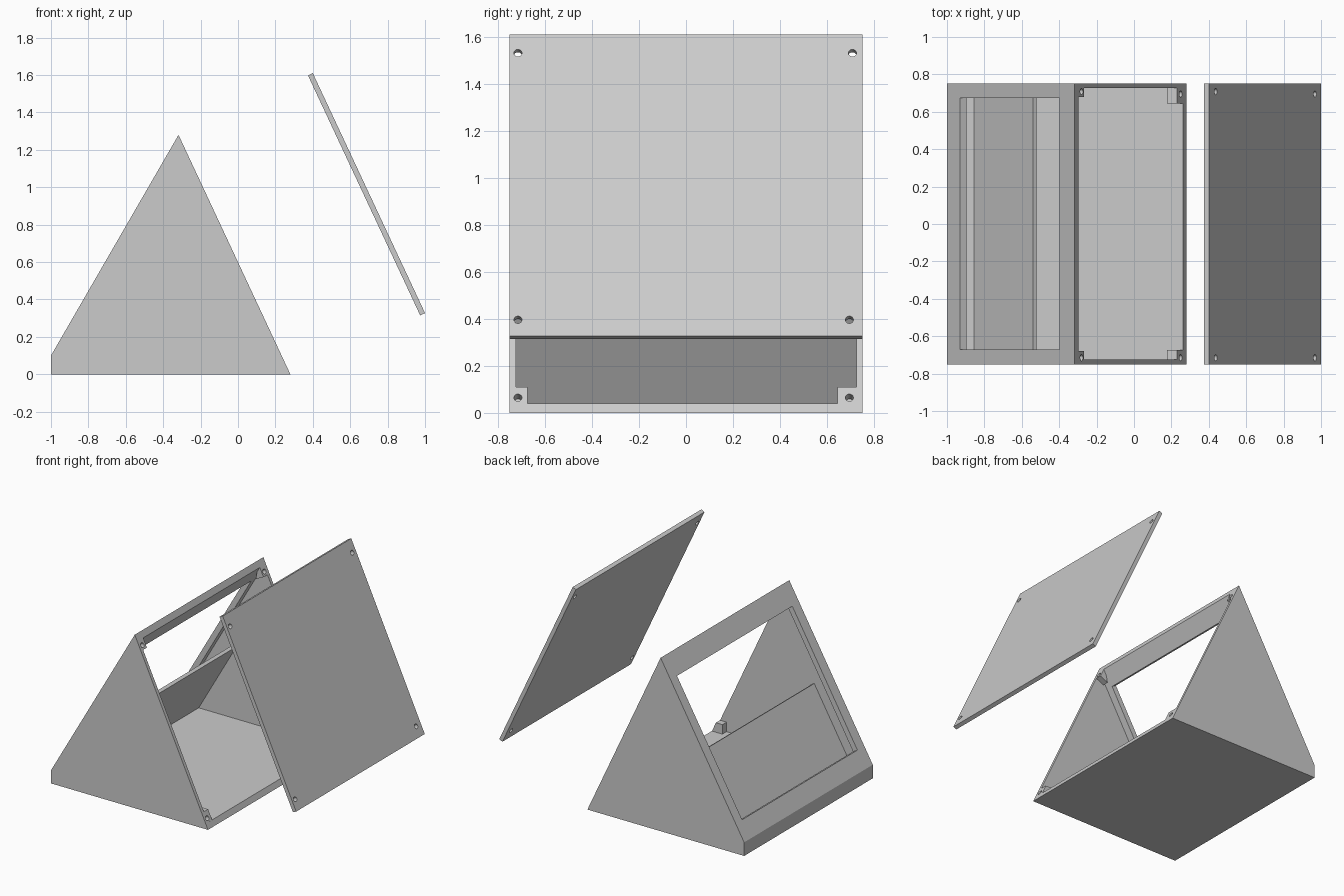
import bpy, bmesh
from mathutils import Vector

cube = bpy.data.objects.get("Cube")
if cube:
    bpy.data.objects.remove(cube, do_unlink=True)

grey = bpy.data.materials.new("plain_grey")
grey.use_nodes = True
colour = (0.6, 0.6, 0.6, 1)
grey.diffuse_color = colour
grey.node_tree.nodes["Principled BSDF"].inputs["Base Color"].default_value = colour

NORMAL = Vector((0.905, 0, 0.424)).normalized()   # outward from the open slope
LID_SHIFT = Vector((0.715, 0, 0.33))


def add_object(name, bm):
    bmesh.ops.recalc_face_normals(bm, faces=bm.faces)
    mesh = bpy.data.meshes.new(name)
    bm.to_mesh(mesh)
    bm.free()
    mesh.materials.append(grey)
    obj = bpy.data.objects.new(name, mesh)
    bpy.context.collection.objects.link(obj)
    return obj


def prism(name, profile, y0, y1):
    """Extrude an x-z profile along y."""
    bm = bmesh.new()
    face = bm.faces.new([bm.verts.new((x, y0, z)) for x, z in profile])
    ext = bmesh.ops.extrude_face_region(bm, geom=[face])
    moved = [v for v in ext["geom"] if isinstance(v, bmesh.types.BMVert)]
    bmesh.ops.translate(bm, verts=moved, vec=(0, y1 - y0, 0))
    return add_object(name, bm)


def drill(centre, depth):
    """Cylinder along the slope normal, reaching equally in and out."""
    bm = bmesh.new()
    bmesh.ops.create_cone(bm, cap_ends=True, segments=24, radius1=0.017,
                          radius2=0.017, depth=2 * depth)
    turn = NORMAL.to_track_quat('Z', 'Y').to_matrix().to_4x4()
    bmesh.ops.transform(bm, matrix=turn, verts=bm.verts)
    bmesh.ops.translate(bm, verts=bm.verts, vec=centre)
    return add_object("drill", bm)


def combine(target, tool, operation):
    """Apply a boolean and throw the tool away."""
    mod = target.modifiers.new("boolean", 'BOOLEAN')
    mod.operation, mod.object, mod.solver = operation, tool, 'EXACT'
    bpy.context.view_layer.update()
    graph = bpy.context.evaluated_depsgraph_get()
    mesh = bpy.data.meshes.new_from_object(target.evaluated_get(graph))
    target.modifiers.clear()
    target.data = mesh
    bpy.data.objects.remove(tool, do_unlink=True)


# Wedge-shaped case, hollow and open on its right slope
case = prism("case", [(-1, 0), (0.28, 0), (-0.318, 1.28), (-1, 0.1)], -0.75, 0.75)
cavity = prism("cavity", [(-0.96, 0.04), (0.5, 0.04), (0.5, 1.4),
                          (-0.203, 1.4), (-0.96, 0.087)], -0.724, 0.726)
combine(case, cavity, 'DIFFERENCE')

# Window cut square through the left slope
window = prism("window", [(-1.017, 0.27), (-0.843, 0.17), (-0.313, 1.09),
                          (-0.487, 1.19)], -0.67, 0.675)
combine(case, window, 'DIFFERENCE')

# Screw bosses in the corners of the opening
low = [(0.176, 0.02), (0.27, 0.02), (0.2286, 0.11), (0.176, 0.11)]
high = [(-0.3087, 1.26), (-0.2677, 1.172), (-0.331, 1.142)]
for profile, y0, y1 in ((low, -0.74, -0.675), (low, 0.645, 0.74),
                        (high, -0.74, -0.68), (high, 0.68, 0.74)):
    combine(case, prism("boss", profile, y0, y1), 'UNION')

# Detached lid, parallel to the open slope
lid = prism("lid", [(0.4, 1.61), (1.0, 0.327), (0.974, 0.315), (0.374, 1.598)],
            -0.75, 0.75)

# Matching screw holes in case and lid
for x, y, z in ((-0.28, -0.715, 1.2), (-0.28, 0.708, 1.2),
                (0.25, -0.715, 0.065), (0.25, 0.695, 0.065)):
    spot = Vector((x, y, z))
    combine(case, drill(spot, 0.05), 'DIFFERENCE')
    combine(lid, drill(spot + LID_SHIFT, 0.08), 'DIFFERENCE')

# Sloping inner board standing on the floor behind the window
prism("inner_board", [(-0.856, 0.04), (-0.829, 0.04), (-0.52, 0.575),
                      (-0.54, 0.587)], -0.724, 0.726)
